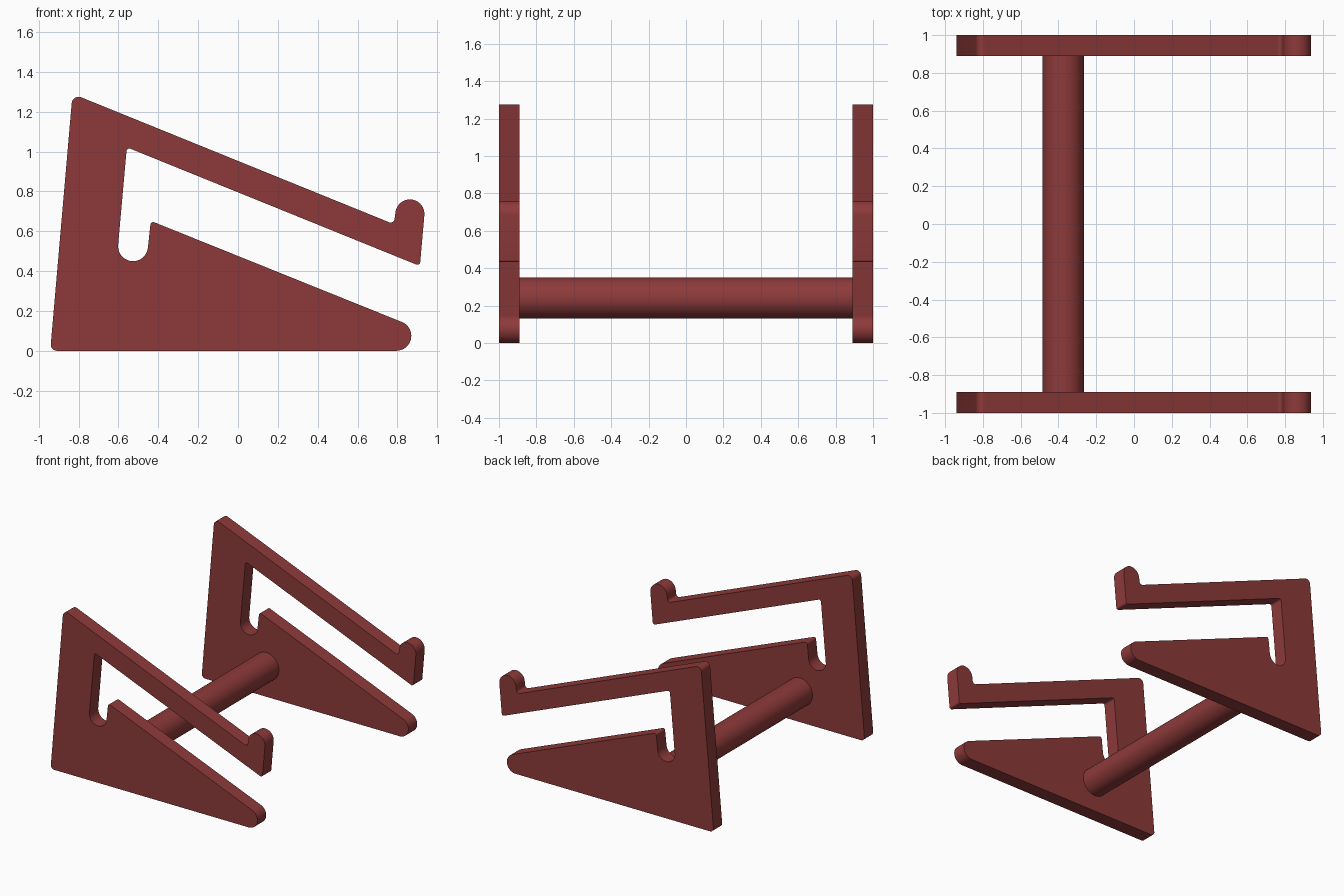
import bpy
import bmesh
from math import radians, cos, sin, pi
from mathutils import Matrix

cube = bpy.data.objects.get("Cube")
if cube:
    bpy.data.objects.remove(cube, do_unlink=True)

# Single dark red finish
COLOUR = (0.27, 0.042, 0.042, 1.0)
red = bpy.data.materials.new("dark_red")
red.use_nodes = True
red.diffuse_color = COLOUR
red.node_tree.nodes["Principled BSDF"].inputs["Base Color"].default_value = COLOUR

HALF_DEPTH = 1.0
THICKNESS = 0.11

# Side outline as rounded corners: x, z, radius, start and end angle
CORNERS = [
    (-0.91, 0.03, 0.03, 175, 270),       # rear foot
    (0.795, 0.075, 0.075, 270, 428),     # front toe
    (-0.425, 0.631, 0.015, 68, 175),     # lip of slot
    (-0.527, 0.525, 0.075, 355, 175),    # round slot bottom
    (-0.545, 1.0, 0.015, 175, 68),       # inner top corner
    (0.9, 0.447, 0.015, 248, 355),       # hook underside
    (0.863, 0.687, 0.073, 355, 535),     # round hook top
    (0.766, 0.664, 0.02, 355, 248),      # hook inner corner
    (-0.8, 1.24, 0.035, 68, 175),        # top corner
]


def outline():
    points = []
    for x, z, r, start, end in CORNERS:
        steps = max(6, int(abs(end - start) / 8))
        for i in range(steps + 1):
            a = radians(start + (end - start) * i / steps)
            points.append((x + r * cos(a), z + r * sin(a)))
    return points


def finish(bm, name):
    bmesh.ops.recalc_face_normals(bm, faces=bm.faces)
    mesh = bpy.data.meshes.new(name)
    bm.to_mesh(mesh)
    bm.free()
    mesh.materials.append(red)
    obj = bpy.data.objects.new(name, mesh)
    bpy.context.collection.objects.link(obj)
    bpy.ops.object.select_all(action='DESELECT')
    obj.select_set(True)
    bpy.context.view_layer.objects.active = obj
    bpy.ops.object.shade_smooth_by_angle(angle=radians(30))
    return obj


def side_panel(name, y):
    bm = bmesh.new()
    face = bm.faces.new([bm.verts.new((x, y, z)) for x, z in outline()])
    grown = bmesh.ops.extrude_face_region(bm, geom=[face], use_keep_orig=True)
    verts = [v for v in grown["geom"] if isinstance(v, bmesh.types.BMVert)]
    bmesh.ops.translate(bm, verts=verts, vec=(0, THICKNESS, 0))
    return finish(bm, name)


# Two matching side panels
side_panel("front_side_panel", -HALF_DEPTH)
side_panel("back_side_panel", HALF_DEPTH - THICKNESS)

# Round crossbar joining the panels
bm = bmesh.new()
bmesh.ops.create_cone(
    bm, cap_ends=True, segments=64, radius1=0.11, radius2=0.11,
    depth=2 * (HALF_DEPTH - THICKNESS),
    matrix=Matrix.Translation((-0.375, 0, 0.24)) @ Matrix.Rotation(pi / 2, 4, 'X'))
finish(bm, "crossbar")
